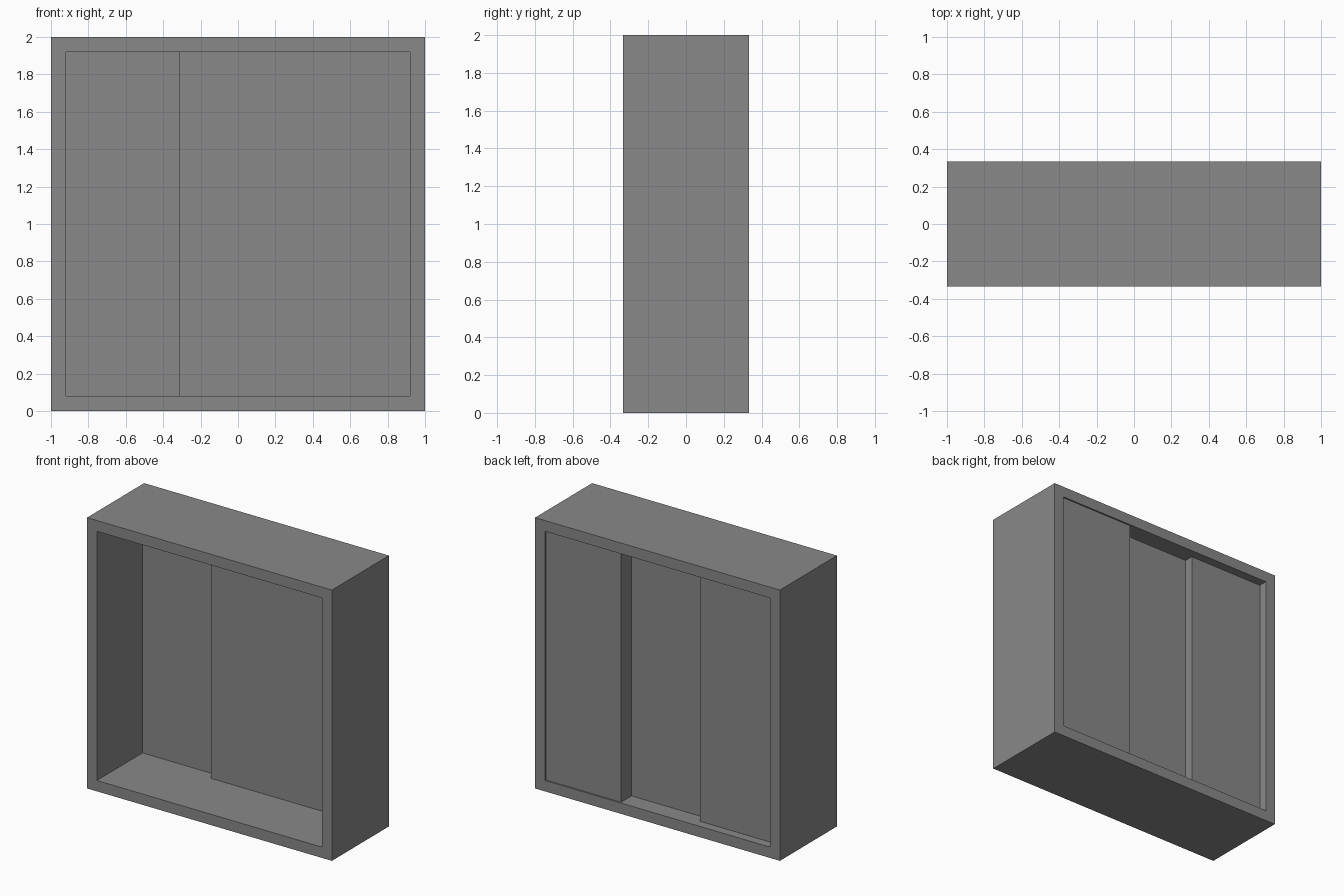
import bpy
import bmesh

cube = bpy.data.objects.get("Cube")
if cube:
    bpy.data.objects.remove(cube, do_unlink=True)

HALF_DEPTH = 0.333   # half of the cabinet depth
INNER = 0.92         # half of the square opening

# Single plain grey finish
grey = bpy.data.materials.new("plain grey")
grey.use_nodes = True
colour = (0.25, 0.25, 0.25, 1)
grey.diffuse_color = colour
grey.node_tree.nodes["Principled BSDF"].inputs["Base Color"].default_value = colour


def add_object(name, bm):
    bmesh.ops.recalc_face_normals(bm, faces=bm.faces)
    mesh = bpy.data.meshes.new(name)
    bm.to_mesh(mesh)
    bm.free()
    mesh.materials.append(grey)
    obj = bpy.data.objects.new(name, mesh)
    bpy.context.collection.objects.link(obj)
    return obj


def panel(name, x0, x1, y0, y1):
    """Upright slab filling the height of the opening."""
    bm = bmesh.new()
    bmesh.ops.create_cube(bm, size=1)
    bmesh.ops.scale(bm, vec=(x1 - x0, y1 - y0, 2 * INNER), verts=bm.verts)
    bmesh.ops.translate(bm, vec=((x0 + x1) / 2, (y0 + y1) / 2, 1), verts=bm.verts)
    return add_object(name, bm)


# Outer frame: a square ring extruded from front to back
bm = bmesh.new()
corners = [(-1, -1), (1, -1), (1, 1), (-1, 1)]
rings = [[bm.verts.new((x * r, -HALF_DEPTH, 1 + z * r)) for x, z in corners]
         for r in (1, INNER)]
outer, inner = rings
for i in range(4):
    j = (i + 1) % 4
    bm.faces.new((outer[i], outer[j], inner[j], inner[i]))
result = bmesh.ops.extrude_face_region(bm, geom=bm.faces[:], use_keep_orig=True)
moved = [v for v in result["geom"] if isinstance(v, bmesh.types.BMVert)]
bmesh.ops.translate(bm, vec=(0, 2 * HALF_DEPTH, 0), verts=moved)
add_object("outer_frame", bm)

# Three staggered panels standing inside the frame
panel("right_hand_panel", -INNER, -0.302, 0.2, 0.267)
panel("middle_panel", -0.313, 0.305, 0.133, 0.2)
panel("left_hand_panel", 0.305, INNER, 0.133, 0.322)
